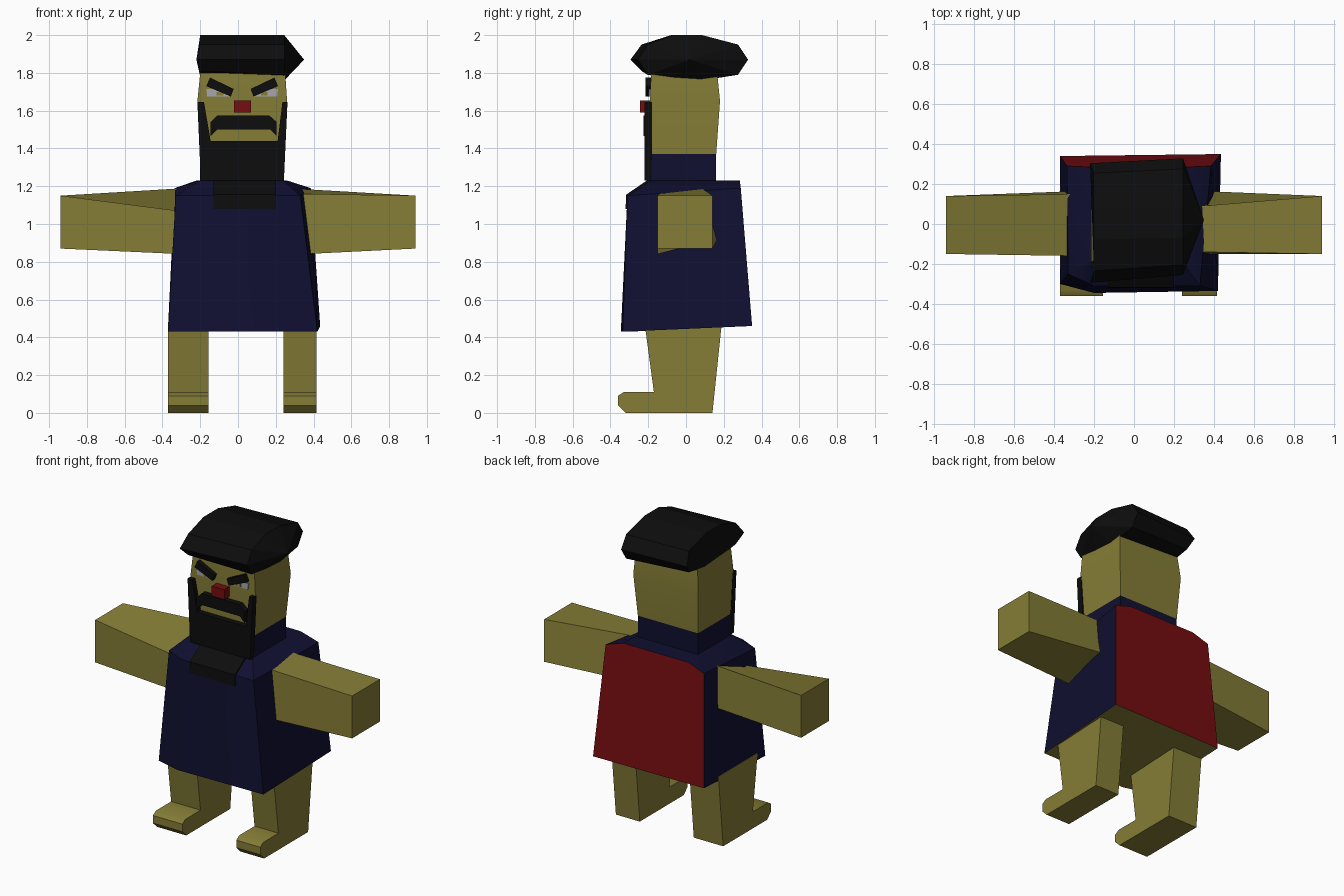
import bpy, bmesh, math
from mathutils import Vector

if "Cube" in bpy.data.objects:
    bpy.data.objects.remove(bpy.data.objects["Cube"])


def material(name, rgb):
    m = bpy.data.materials.new(name)
    m.diffuse_color = (*rgb, 1)
    m.use_nodes = True
    m.node_tree.nodes["Principled BSDF"].inputs["Base Color"].default_value = m.diffuse_color
    return m


SKIN = material("olive skin", (0.235, 0.205, 0.037))
BLUE = material("navy cloth", (0.005, 0.005, 0.031))
RED = material("dark red", (0.18, 0.004, 0.005))
BLACK = material("black hair", (0.004, 0.004, 0.004))
WHITE = material("eye grey", (0.38, 0.38, 0.42))


def finish(name, bm, mats, rule=None, smooth=0):
    bmesh.ops.recalc_face_normals(bm, faces=bm.faces)
    bm.normal_update()
    if rule:
        for f in bm.faces:
            f.material_index = rule(f)
    me = bpy.data.meshes.new(name)
    bm.to_mesh(me)
    bm.free()
    for m in mats:
        me.materials.append(m)
    ob = bpy.data.objects.new(name, me)
    bpy.context.collection.objects.link(ob)
    if smooth:
        bpy.ops.object.select_all(action='DESELECT')
        ob.select_set(True)
        bpy.context.view_layer.objects.active = ob
        bpy.ops.object.shade_smooth_by_angle(angle=math.radians(smooth))
    return ob


def loft(name, rings, mats, rule=None, smooth=0, tip=None):
    """Skin equal-length rings of points, closing both ends (the last may be a tip)."""
    bm = bmesh.new()
    vs = [[bm.verts.new(p) for p in r] for r in rings]
    n = len(vs[0])
    for a, b in zip(vs, vs[1:]):
        for i in range(n):
            j = (i + 1) % n
            bm.faces.new((a[i], a[j], b[j], b[i]))
    bm.faces.new(vs[0])
    if tip:
        t = bm.verts.new(tip)
        for i in range(n):
            bm.faces.new((vs[-1][i], vs[-1][(i + 1) % n], t))
    else:
        bm.faces.new(vs[-1])
    return finish(name, bm, mats, rule, smooth)


def plate(name, outline, y0, y1, mat):
    """Front-facing outline in x, z given depth along y."""
    return loft(name, [[(x, y, z) for x, z in outline] for y in (y0, y1)], [mat])


def box_ring(x0, x1, y0, y1, z):
    return [(x0, y0, z), (x1, y0, z), (x1, y1, z), (x0, y1, z)]


# Tunic: red back panel, skin-coloured underside
def tunic_rule(f):
    if f.normal.y > 0.7:
        return 1
    return 2 if f.normal.z < -0.7 else 0


loft("tunic", [
    [(-.37, -.30, .43), (-.20, -.345, .43), (.42, -.335, .43), (.435, .35, .46), (-.37, .34, .46)],
    [(-.33, -.25, 1.15), (-.20, -.31, 1.15), (.33, -.31, 1.15), (.385, .29, 1.19), (-.335, .29, 1.19)],
    [(-.20, -.17, 1.23), (-.19, -.19, 1.23), (.24, -.19, 1.23), (.26, .285, 1.23), (-.22, .285, 1.23)],
], [BLUE, RED, SKIN], tunic_rule, 30)

# Head with collar
loft("head", [
    box_ring(-.20, .24, -.18, .16, 1.2),
    box_ring(-.20, .24, -.18, .16, 1.37),
    box_ring(-.215, .26, -.19, .18, 1.65),
    box_ring(-.20, .25, -.185, .165, 1.80),
], [SKIN, BLUE], lambda f: int(f.calc_center_median().z < 1.37), 35)

# Beret: two octagonal sections along x, pointed on one side
half = [(-.08, 2.0), (.08, 2.0), (.26, 1.95), (.31, 1.87), (.26, 1.79), (.08, 1.76),
        (-.08, 1.77), (-.24, 1.79), (-.30, 1.87), (-.24, 1.95)]
loft("beret", [
    [(-.20 - (.02 if abs(z - 1.87) < .01 else 0), y * .98, z + (.02 if z < 1.8 else 0)) for y, z in half],
    [(.245, y * (1.06 if y > 0 else .85), z) for y, z in half],
], [BLACK], tip=(.35, .02, 1.87))

# Arms: square hands, slightly twisted at the shoulder
hand = [(-.15, .87), (-.15, 1.15), (.14, 1.15), (.14, .87)]
for name, x0, x1, root in (
        ("left_arm", -.28, -.94, [(-.16, .84), (-.16, 1.065), (.15, 1.19), (.165, .92)]),
        ("right_arm", .34, .94, [(-.15, .84), (-.14, 1.16), (.09, 1.185), (.165, .92)])):
    loft(name, [[(x0, y, z) for y, z in root], [(x1, y, z) for y, z in hand]], [SKIN], smooth=40)

# Legs with feet, from one side profile
leg = [(.19, .48), (.14, 0), (-.32, 0), (-.36, .04), (-.36, .09), (-.33, .11), (-.17, .11), (-.22, .48)]
for name, x0, x1 in (("left_leg", -.37, -.155), ("right_leg", .24, .415)):
    loft(name, [[(x, y, z) for y, z in leg] for x in (x0, x1)], [SKIN], smooth=40)

# Beard framing the face, and its tip lying on the chest
plate("beard", [(-.215, 1.645), (-.18, 1.645), (-.145, 1.44), (.21, 1.44), (.235, 1.645),
                (.262, 1.645), (.243, 1.23), (-.197, 1.23)], -.22, -.18, BLACK)
tip = [(-.30, 1.08), (-.32, 1.08), (-.317, 1.155), (-.19, 1.242), (-.18, 1.20), (-.29, 1.13)]
loft("beard_tip", [[(x, y, z) for y, z in tip] for x in (-.13, .20)], [BLACK])

# Moustache, nose and brows
plate("moustache", [(-.11, 1.575), (.165, 1.575), (.205, 1.54), (.205, 1.465), (.17, 1.50),
                    (-.11, 1.50), (-.145, 1.465), (-.145, 1.54)], -.225, -.18, BLACK)
plate("nose", [(-.022, 1.59), (.07, 1.59), (.07, 1.655), (-.022, 1.655)], -.243, -.18, RED)

CX = .022
for side, s in (("left", -1), ("right", 1)):
    def mirror(pts):
        return [(CX + s * x, z) for x, z in pts]
    plate(side + "_brow", mirror([(.045, 1.715), (.06, 1.675), (.19, 1.73), (.17, 1.775)]), -.215, -.18, BLACK)
    plate(side + "_eye", mirror([(.065, 1.675), (.185, 1.675), (.19, 1.715), (.10, 1.715)]), -.195, -.188, WHITE)
    plate(side + "_iris", mirror([(.10, 1.68), (.135, 1.68), (.135, 1.70), (.10, 1.70)]), -.199, -.192, SKIN)
